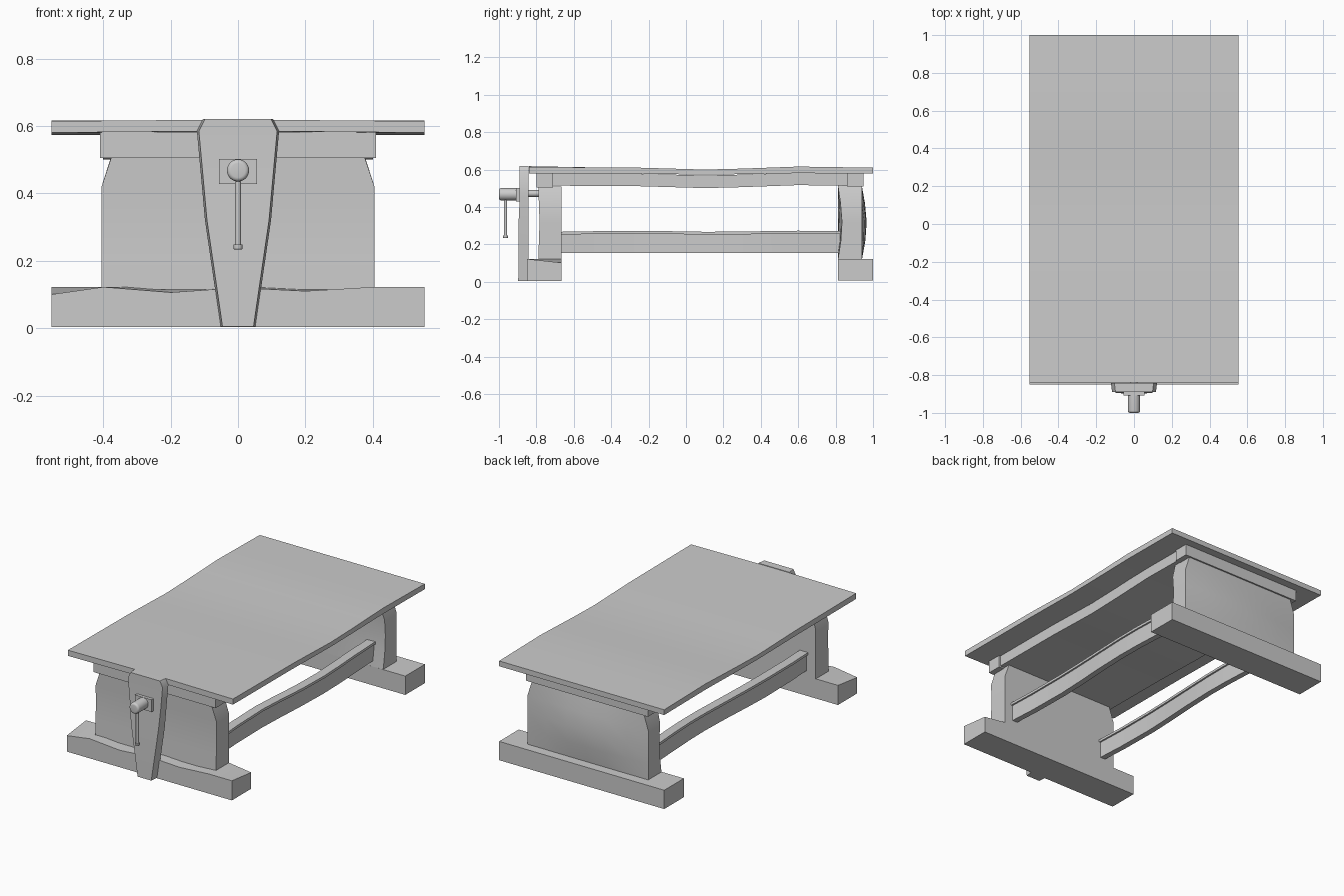
import bpy, bmesh, math
from mathutils import Vector

cube = bpy.data.objects.get("Cube")
if cube:
    bpy.data.objects.remove(cube, do_unlink=True)

grey = bpy.data.materials.new("plain grey")
grey.use_nodes = True
grey.diffuse_color = (0.6, 0.6, 0.6, 1)
grey.node_tree.nodes["Principled BSDF"].inputs["Base Color"].default_value = (0.6, 0.6, 0.6, 1)


def finish(name, bm):
    bmesh.ops.recalc_face_normals(bm, faces=bm.faces)
    mesh = bpy.data.meshes.new(name)
    bm.to_mesh(mesh)
    bm.free()
    mesh.materials.append(grey)
    ob = bpy.data.objects.new(name, mesh)
    bpy.context.collection.objects.link(ob)
    bpy.ops.object.select_all(action='DESELECT')
    ob.select_set(True)
    bpy.context.view_layer.objects.active = ob
    bpy.ops.object.shade_smooth_by_angle(angle=math.radians(35))
    return ob


def plank(name, low, high, cuts=((), (), ()), warp=None):
    """Box sliced at the given x, y and z positions, then bent by warp."""
    bm = bmesh.new()
    bmesh.ops.create_cube(bm, size=1)
    low, high = Vector(low), Vector(high)
    for v in bm.verts:
        v.co = Vector([l + (c + 0.5) * (h - l) for l, h, c in zip(low, high, v.co)])
    for axis, places in enumerate(cuts):
        normal = Vector([float(i == axis) for i in range(3)])
        for p in places:
            bmesh.ops.bisect_plane(bm, geom=bm.verts[:] + bm.edges[:] + bm.faces[:],
                                   plane_co=normal * p, plane_no=normal)
    if warp:
        for v in bm.verts:
            v.co = warp(v.co.copy())
    return finish(name, bm)


def rod(name, start, end, radius, sides=20, rounding=0.0):
    """Cylinder from start to end, with its end rim optionally rounded off."""
    start, end = Vector(start), Vector(end)
    bm = bmesh.new()
    bmesh.ops.create_cone(bm, cap_ends=True, segments=sides, radius1=radius,
                          radius2=radius, depth=(end - start).length)
    if rounding:
        rim = [e for e in bm.edges if all(v.co.z < 0 for v in e.verts)]
        bmesh.ops.bevel(bm, geom=rim, offset=rounding, segments=4, profile=0.5, affect='EDGES')
    turn = (end - start).to_track_quat('Z', 'Y')
    for v in bm.verts:
        v.co = turn @ v.co + (start + end) / 2
    return finish(name, bm)


def follow(points, t):
    """Linear interpolation through (position, value) pairs."""
    for (a, u), (b, w) in zip(points, points[1:]):
        if t <= b:
            return u + (w - u) * max(0, t - a) / (b - a)
    return points[-1][1]


# Tabletop, sagging along its length and slightly crowned across the front
SAG = [(-0.84, 0), (-0.25, -0.004), (0.1, -0.014), (0.3, -0.009), (0.6, 0.002), (1, -0.004)]
y_cuts = [-0.5, -0.25, -0.08, 0.1, 0.3, 0.45, 0.6, 0.8]


def sag(co):
    co.z += follow(SAG, co.y)
    return co


def top_shape(co):
    co.z += follow(SAG, co.y) * (1 if co.z > 0.6 else 0.5)
    if co.y < -0.8 and abs(co.x) < 0.2:
        co.z += 0.004
    return co


plank("tabletop", (-0.554, -0.84, 0.58), (0.554, 1, 0.614), ([-0.12, 0.12], y_cuts, ()), top_shape)

# Solid underframe with a bearer at each end
plank("underframe", (-0.4, -0.72, 0.515), (0.4, 0.87, 0.582), ((), y_cuts, ()), sag)
plank("front_bearer", (-0.41, -0.80, 0.505), (0.41, -0.71, 0.582))
plank("back_bearer", (-0.41, 0.86, 0.51), (0.41, 0.95, 0.58))


# Panel legs with shoulders that narrow at the top
def front_leg_shape(co):
    co.x *= follow([(0.42, 1), (0.505, 0.925)], co.z)
    if co.y < -0.7:
        co.y += follow([(0.12, 0), (0.32, 0.007), (0.505, 0)], co.z)
    return co


def back_leg_shape(co):
    middle = math.sin(math.pi * min(1, max(0, (co.z - 0.12) / 0.385)))
    inward = 1 - (co.x / 0.405) ** 2
    if co.y > 0.9:
        co.y += 0.026 * middle * inward
    else:
        co.y += 0.022 * middle * (1 - inward)
    co.x *= follow([(0.42, 1), (0.505, 0.925)], co.z)
    return co


leg_z = [0.22, 0.32, 0.42]
leg_x = [-0.27, -0.13, 0, 0.13, 0.27]
plank("front_leg", (-0.405, -0.79, 0.115), (0.405, -0.665, 0.51), ((), (), leg_z), front_leg_shape)
plank("back_leg", (-0.405, 0.812, 0.115), (0.405, 0.94, 0.515), (leg_x, (), leg_z), back_leg_shape)


# Feet with an uneven hewn front edge
def hewn(co):
    if co.z > 0.1 and co.y < -0.8:
        co.z -= follow([(-0.55, 0.022), (-0.4, 0), (-0.2, 0.016), (0, 0.002),
                        (0.2, 0.012), (0.4, 0), (0.55, 0)], co.x)
    elif co.z > 0.1 and co.x > 0.5:
        co.z -= 0.02
    return co


plank("front_foot", (-0.554, -0.85, 0.003), (0.554, -0.665, 0.122),
      ([-0.4, -0.2, 0, 0.2, 0.4], (), ()), hewn)
plank("back_foot", (-0.554, 0.812, 0.008), (0.554, 1, 0.122))


# Long stretchers, each a thin board with an overhanging cap
def wander(co):
    co.x += 0.012 * math.sin(co.y * 5)
    if co.z > 0.2:
        co.z += 0.003 * math.cos(co.y * 7 + 2)
    return co


for side, s in (("left", 1), ("right", -1)):
    for part, inner, outer, z0, z1 in (("stretcher", 0.31, 0.345, 0.155, 0.257),
                                       ("stretcher_cap", 0.3, 0.355, 0.255, 0.27)):
        xs = sorted((inner * s, outer * s))
        plank(f"{side}_{part}", (xs[0], -0.68, z0), (xs[1], 0.83, z1), ((), y_cuts, ()), wander)


# Vise jaw: tapered board with a chamfered front edge
def jaw_shape(co):
    half = follow([(0.005, 0.052), (0.32, 0.098), (0.585, 0.122), (0.62, 0.104)], co.z)
    if co.y < -0.87:
        half -= 0.006
        co.y += follow([(0, 0), (0.32, 0.002), (0.45, 0.008), (0.62, 0.008)], co.z)
    co.x *= half
    return co


plank("vise_jaw", (-1, -0.897, 0.005), (1, -0.842, 0.62), ((), (), [0.32, 0.45, 0.585]), jaw_shape)

# Vise screw, plate and handle
plank("vise_plate", (-0.056, -0.908, 0.428), (0.056, -0.88, 0.502))
rod("vise_screw_head", (0, -1, 0.468), (0, -0.9, 0.468), 0.033, 24, 0.012)
rod("vise_screw", (0, -0.86, 0.472), (0, -0.77, 0.472), 0.018)
rod("vise_handle", (0, -0.965, 0.24), (0, -0.965, 0.45), 0.009, 12)
rod("handle_knob", (0, -0.965, 0.233), (0, -0.965, 0.248), 0.014, 12, 0.005)
